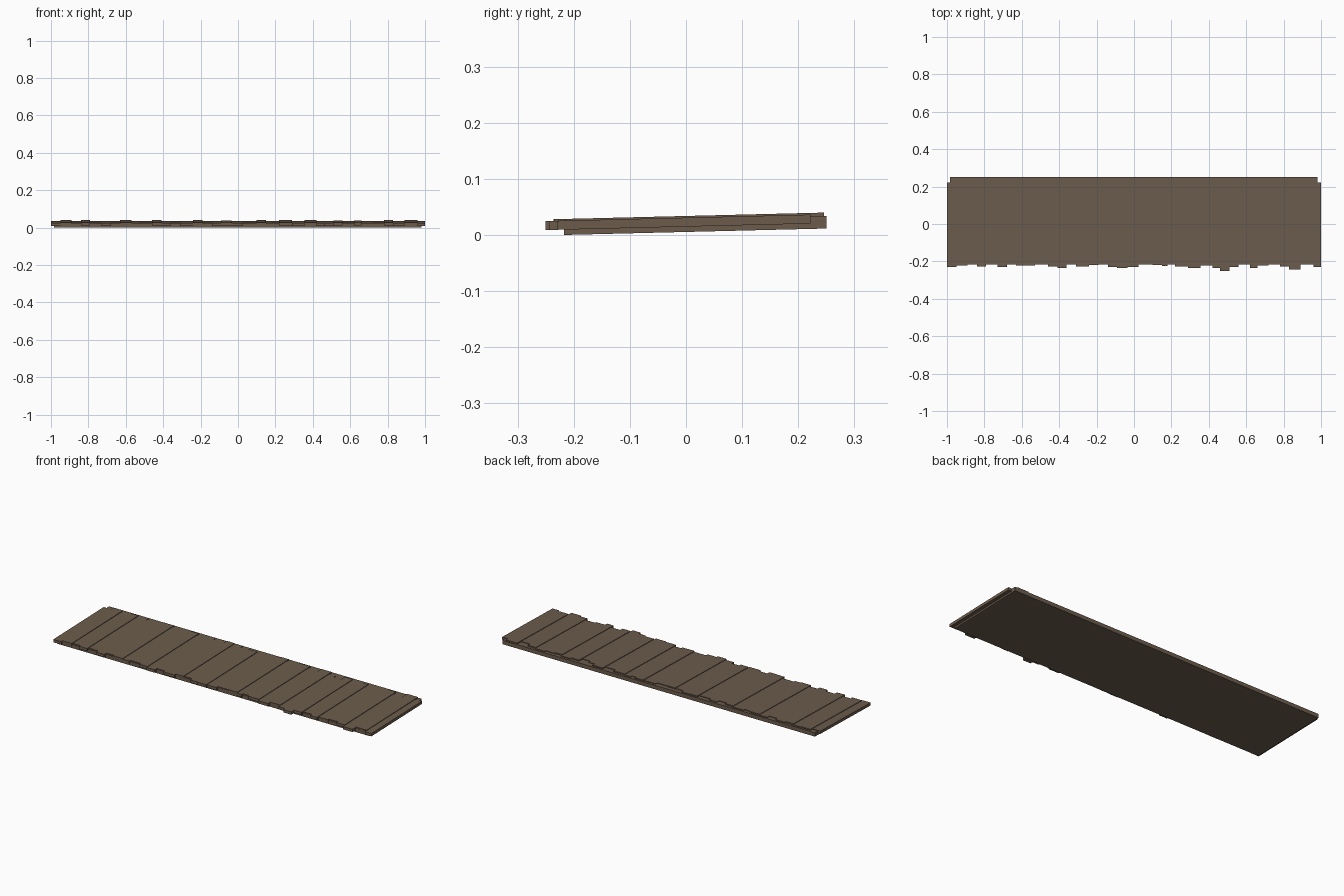
import bpy, bmesh

if "Cube" in bpy.data.objects:
    bpy.data.objects.remove(bpy.data.objects["Cube"])

wood = bpy.data.materials.new("weathered brown wood")
wood.diffuse_color = (0.15, 0.107, 0.073, 1)
wood.use_nodes = True
wood.node_tree.nodes["Principled BSDF"].inputs["Base Color"].default_value = wood.diffuse_color
SLOPE = 0.0245  # whole panel rises gently to the back


def board(name, x0, x1, y0, y1, low, high):
    """Sloped plank; low and high are heights above the sloped base plane."""
    bm = bmesh.new()
    bmesh.ops.create_cube(bm, size=1)
    for v in bm.verts:
        sx, sy, sz = v.co
        y = y1 if sy > 0 else y0
        v.co = (x1 if sx > 0 else x0, y,
                (high if sz > 0 else low) + (y + 0.217) * SLOPE)
    me = bpy.data.meshes.new(name)
    bm.to_mesh(me)
    bm.free()
    me.materials.append(wood)
    ob = bpy.data.objects.new(name, me)
    bpy.context.collection.objects.link(ob)


# backing board
board("backing_board", -0.985, 0.98, -0.217, 0.25, 0.0, 0.0222)

# shakes: right edge, front overhang in thousandths, raised or flush
shakes = [
    (-.95, 230, 0), (-.89, 222, 1), (-.84, 212, 0), (-.79, 227, 1),
    (-.73, 212, 0), (-.68, 230, 0), (-.63, 210, 0), (-.57, 222, 1),
    (-.53, 222, 0), (-.46, 212, 0), (-.41, 228, 1), (-.36, 235, 0),
    (-.31, 215, 0), (-.24, 228, 0), (-.19, 220, 1), (-.14, 212, 0),
    (-.09, 229, 0), (-.035, 236, 1), (.025, 230, 0), (.10, 215, 0),
    (.15, 220, 1), (.18, 224, 0), (.22, 212, 0), (.29, 226, 1),
    (.355, 236, 0), (.42, 221, 1), (.46, 235, 0), (.51, 250, 0),
    (.56, 230, 1), (.62, 215, 0), (.66, 235, 1), (.72, 222, 0),
    (.78, 212, 0), (.83, 228, 1), (.89, 243, 0), (.96, 216, 1), (1.0, 230, 0)]
left = -1.0
for i, (right, front, up) in enumerate(shakes):
    front /= 1000
    top = 0.0285 if up else 0.0255
    board(f"shake_{i + 1:02d}", left, right, -front, 0.462 - front if up else 0.452 - front,
          0.0125 if up else 0.0095, top)
    left = right
